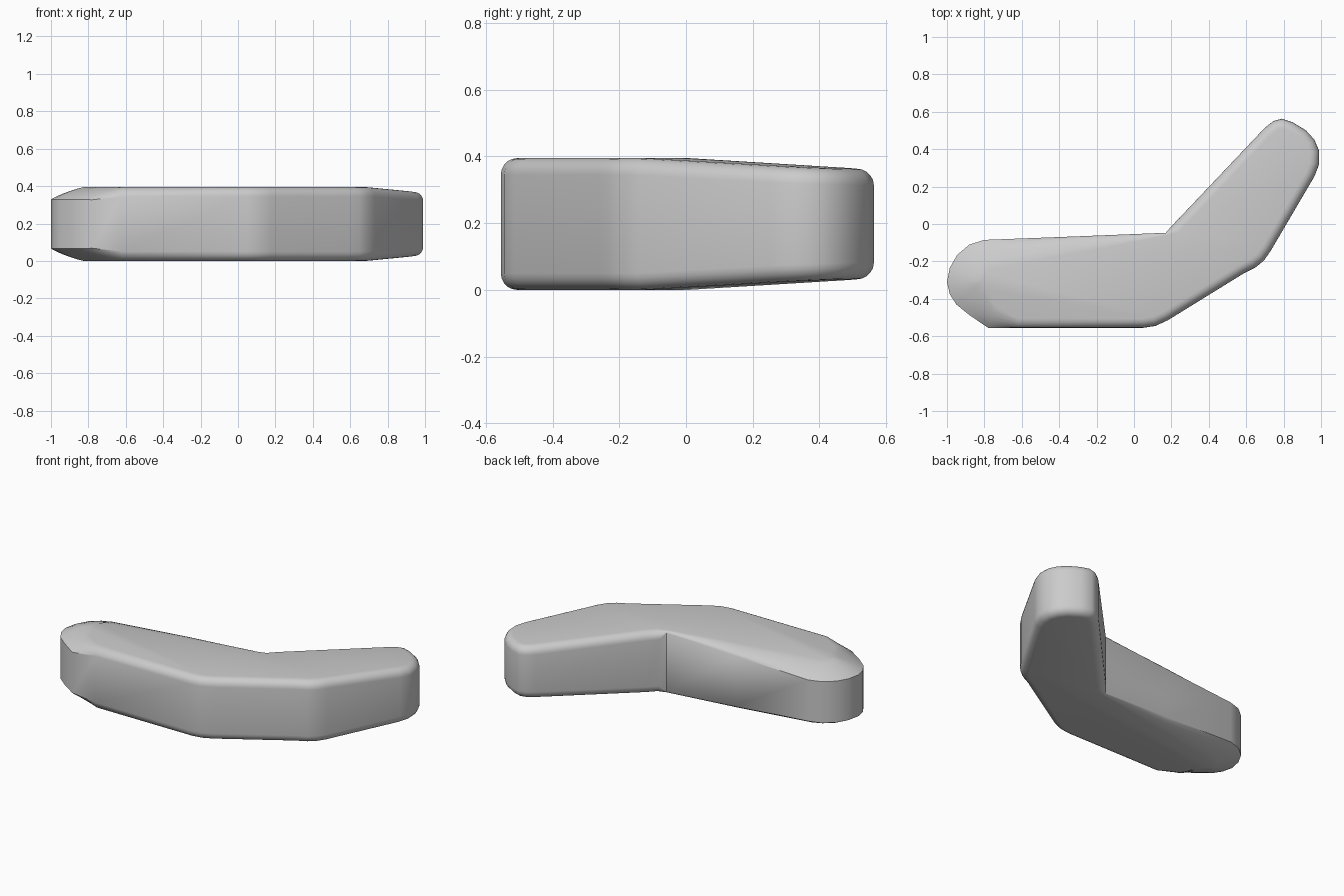
import bpy, bmesh, math
from mathutils import Vector

if "Cube" in bpy.data.objects:
    bpy.data.objects.remove(bpy.data.objects["Cube"], do_unlink=True)

HALF = 0.1975          # half of the body thickness
ROUND = 0.05           # normal edge rounding
STEPS = 5              # segments in each rounded edge

# Outline, counter-clockwise: (x, y, edge inset, edge drop)
R = (ROUND, ROUND)
front_side = [(-0.78, -0.555, 0.12, 0.068), (-0.62, -0.555, *R), (0.05, -0.555, *R),
              (0.115, -0.545, *R), (0.18, -0.515, *R), (0.59, -0.262, *R),
              (0.65, -0.232, *R), (0.695, -0.195, *R)]
fold_outer = [(0.73, -0.145, *R)]
arm_end = [(0.965, 0.255, *R), (0.99, 0.32, *R), (0.99, 0.39, *R), (0.965, 0.45, *R),
           (0.92, 0.50, *R), (0.85, 0.543, *R), (0.79, 0.563, *R), (0.745, 0.55, *R),
           (0.70, 0.515, *R)]
fold_inner = [(0.25, 0.04, *R)]
back_side = [(0.20, -0.012, *R), (0.17, -0.047, 0.012, 0.012), (-0.30, -0.066, 0.085, 0.038),
             (-0.80, -0.085, 0.15, 0.066)]
tip = [(x, y, 0.17, 0.066) for x, y in
       [(-0.88, -0.11), (-0.945, -0.165), (-0.985, -0.235), (-1.0, -0.31),
        (-0.985, -0.375), (-0.95, -0.43), (-0.88, -0.487)]]
outline = front_side + fold_outer + arm_end + fold_inner + back_side + tip
i_out = len(front_side)
i_in = i_out + len(arm_end) + 1

# The arm gets thinner with distance past the fold line
fold_a = Vector(fold_outer[0][:2])
fold_b = Vector(fold_inner[0][:2])
fold_dir = (fold_b - fold_a).normalized()
fold_normal = Vector((fold_dir.y, -fold_dir.x))


def half_height(p):
    return HALF - 0.05 * max(0.0, (p - fold_a).dot(fold_normal))


def inward(i):
    """Mitred inward direction at an outline point."""
    p = [Vector(outline[(i + k) % len(outline)][:2]) for k in (-1, 0, 1)]
    n1, n2 = [Vector((-(b - a).y, (b - a).x)).normalized() for a, b in (p[:2], p[1:])]
    m = (n1 + n2).normalized()
    return m / max(0.6, m.dot(n1))


def edge_profile(i):
    """Points from the rim up to the cap, as (x, y, half height)."""
    x, y, inset, drop = outline[i]
    outer = Vector((x, y))
    inner = outer + inward(i) * inset
    top = half_height(inner)
    bulge = min(1.0, max(0.25, 1 - (inset - ROUND) / 0.1))
    pts = []
    for k in range(STEPS + 1):
        t = k / STEPS
        a = t * math.pi / 2
        u = t + (1 - math.cos(a) - t) * bulge
        w = t + (math.sin(a) - t) * bulge
        p = outer.lerp(inner, u)
        pts.append((p.x, p.y, top - drop * (1 - w)))
    return pts


# Body and arm as one lofted shell
bm = bmesh.new()
count = len(outline)
profiles = [edge_profile(i) for i in range(count)]
rings = []
for sign, order in ((-1, range(STEPS, -1, -1)), (1, range(STEPS + 1))):
    for k in order:
        rings.append([bm.verts.new((pr[k][0], pr[k][1], HALF + sign * pr[k][2]))
                      for pr in profiles])
for low, high in zip(rings, rings[1:]):
    for i in range(count):
        j = (i + 1) % count
        bm.faces.new((low[i], low[j], high[j], high[i]))
# Top and bottom caps, split at the fold
for ring in (rings[0], rings[-1]):
    bm.faces.new(ring[i_out:i_in + 1])
    bm.faces.new(ring[i_in:] + ring[:i_out + 1])
bmesh.ops.recalc_face_normals(bm, faces=bm.faces)

mesh = bpy.data.meshes.new("bent_body")
bm.to_mesh(mesh)
bm.free()
body = bpy.data.objects.new("bent_body", mesh)
bpy.context.scene.collection.objects.link(body)

# Plain grey material
grey = bpy.data.materials.new("light_grey")
grey.use_nodes = True
colour = (0.6, 0.6, 0.6, 1.0)
grey.diffuse_color = colour
grey.node_tree.nodes["Principled BSDF"].inputs["Base Color"].default_value = colour
mesh.materials.append(grey)

bpy.ops.object.select_all(action='DESELECT')
body.select_set(True)
bpy.context.view_layer.objects.active = body
bpy.ops.object.shade_smooth_by_angle(angle=math.radians(35))
